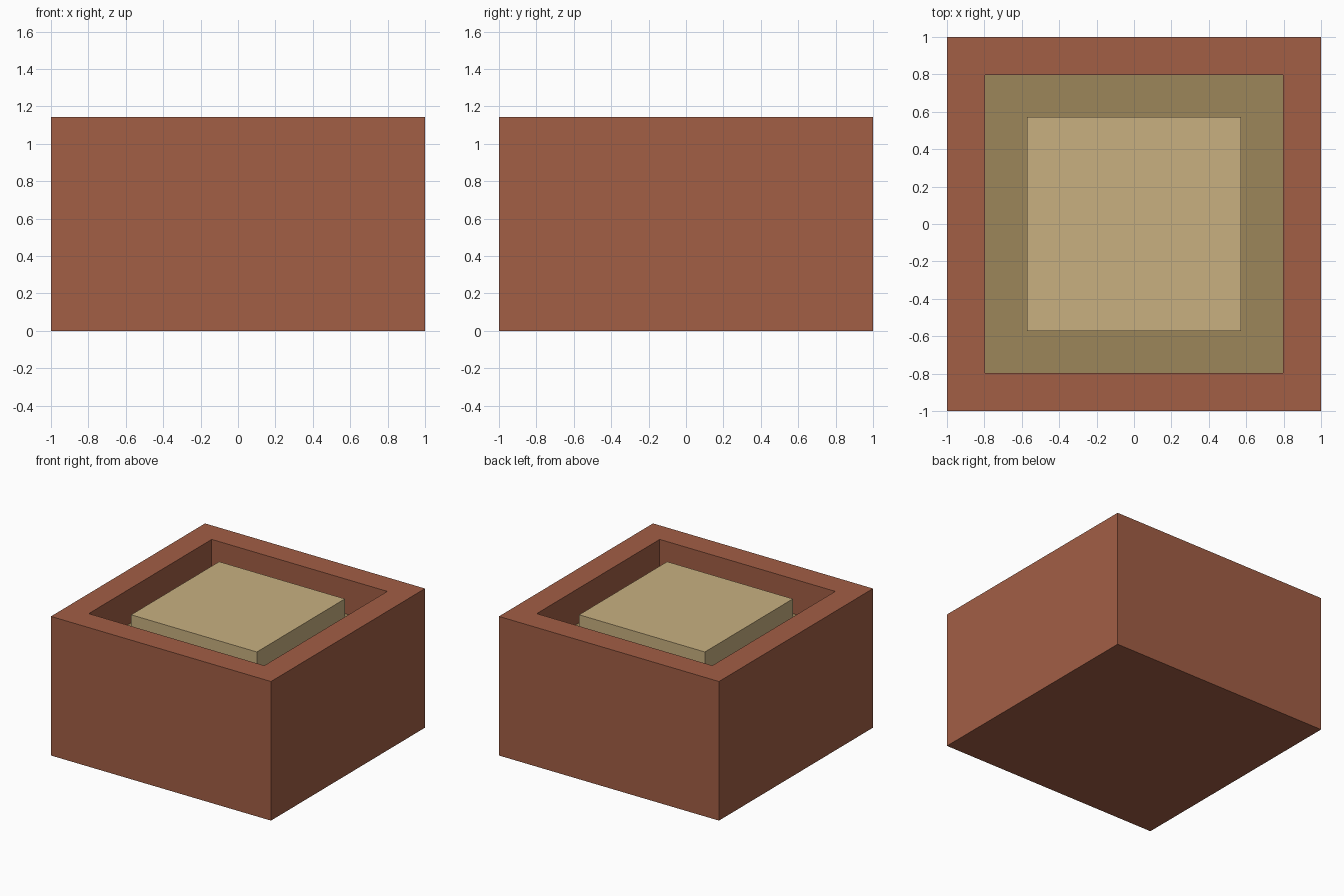
import bpy
import bmesh

if "Cube" in bpy.data.objects:
    bpy.data.objects.remove(bpy.data.objects["Cube"])

U = 1 / 7                      # design unit
HEIGHT = 8 * U                 # outer height
FLOOR = 6 * U                  # height of the recess floor
PAD_TOP = 7.75 * U             # top of the raised pad


def material(name, rgb):
    """Flat material from 8-bit sRGB values."""
    def lin(c):
        c /= 255
        return c / 12.92 if c <= 0.04045 else ((c + 0.055) / 1.055) ** 2.4
    m = bpy.data.materials.new(name)
    m.diffuse_color = (*[lin(c) for c in rgb], 1)
    m.use_nodes = True
    m.node_tree.nodes["Principled BSDF"].inputs["Base Color"].default_value = m.diffuse_color
    return m


def finish(name, bm, mats):
    bmesh.ops.recalc_face_normals(bm, faces=bm.faces)
    mesh = bpy.data.meshes.new(name)
    bm.to_mesh(mesh)
    bm.free()
    for m in mats:
        mesh.materials.append(m)
    obj = bpy.data.objects.new(name, mesh)
    bpy.context.collection.objects.link(obj)
    return obj


def box(half, z0, z1):
    """Square block, centred on the z axis."""
    bm = bmesh.new()
    bmesh.ops.create_cube(bm, size=1)
    for v in bm.verts:
        v.co.x *= 2 * half
        v.co.y *= 2 * half
        v.co.z = z1 if v.co.z > 0 else z0
    return bm


brick = material("brick_brown", (162, 94, 69))
olive = material("olive_tan", (156, 134, 90))
cream = material("cream_tan", (200, 176, 128))

# Outer block with a square recess sunk into its top
bm = box(1.0, 0, HEIGHT)
top = max(bm.faces, key=lambda f: f.calc_center_median().z)
bmesh.ops.inset_region(bm, faces=[top], thickness=2 * U)
ret = bmesh.ops.extrude_discrete_faces(bm, faces=[top])
floor = ret["faces"][0]
for v in floor.verts:
    v.co.z = FLOOR
floor.material_index = 1       # recess floor
finish("outer_block", bm, [brick, olive])

# Raised pad in the middle of the recess
finish("center_pad", box(4 * U, FLOOR, PAD_TOP), [cream])
